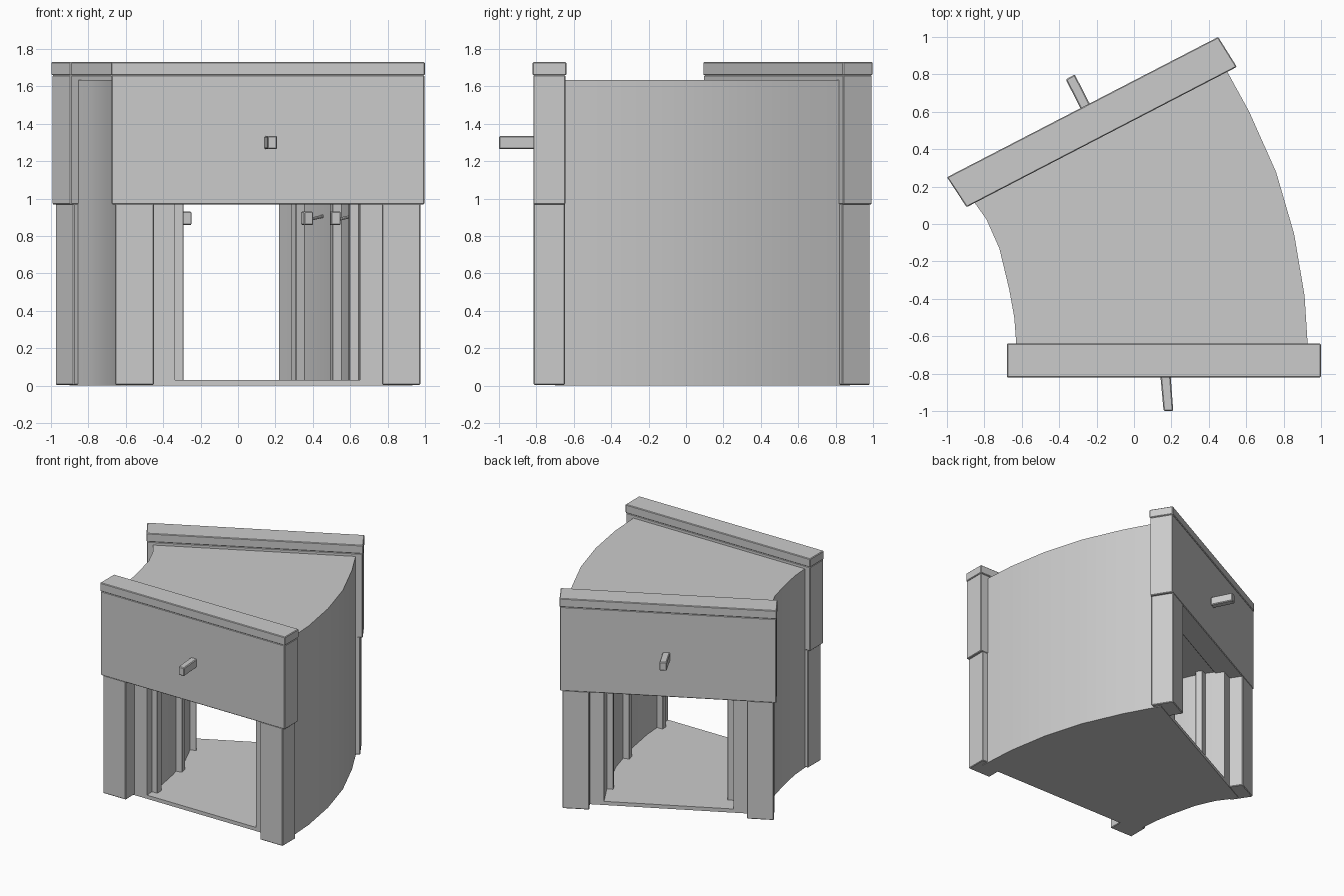
import bpy, bmesh, math
from mathutils import Vector

if "Cube" in bpy.data.objects:
    bpy.data.objects.remove(bpy.data.objects["Cube"])

stone = bpy.data.materials.new("light grey stone")
stone.diffuse_color = (0.6, 0.6, 0.6, 1)
stone.use_nodes = True
stone.node_tree.nodes["Principled BSDF"].inputs["Base Color"].default_value = stone.diffuse_color


def finish(name, bm, bevel=0.0, smooth=False):
    bmesh.ops.recalc_face_normals(bm, faces=bm.faces[:])
    me = bpy.data.meshes.new(name)
    bm.to_mesh(me)
    bm.free()
    me.materials.append(stone)
    ob = bpy.data.objects.new(name, me)
    bpy.context.collection.objects.link(ob)
    if bevel:
        m = ob.modifiers.new("bevel", 'BEVEL')
        m.width, m.segments = bevel, 1
    if smooth:
        bpy.ops.object.select_all(action='DESELECT')
        ob.select_set(True)
        bpy.context.view_layer.objects.active = ob
        bpy.ops.object.shade_smooth_by_angle(angle=math.radians(30))
    return ob


def prism(name, pts, z0, z1, bevel=0.0):
    """Upright block over a four-cornered plan."""
    bm = bmesh.new()
    lo = [bm.verts.new((p[0], p[1], z0)) for p in pts]
    hi = [bm.verts.new((p[0], p[1], z1)) for p in pts]
    bm.faces.new(lo)
    bm.faces.new(hi)
    for i in range(4):
        j = (i + 1) % 4
        bm.faces.new((lo[i], lo[j], hi[j], hi[i]))
    return finish(name, bm, bevel)


def patch(quad, u0, u1, v0, v1):
    """Part of a plan quad (outer left, outer right, inner right, inner left)."""
    a, b, c, d = [Vector(p) for p in quad]
    return [a.lerp(b, u).lerp(d.lerp(c, u), v)
            for u, v in ((u0, v0), (u1, v0), (u1, v1), (u0, v1))]


# Portal frames at both ends
frames = {
    "front": [(-.68, -.82), (1, -.82), (1, -.64), (-.68, -.64)],
    "back": [(-1, .25), (.45, 1), (.55, .84), (-.895, .09)],
}
for end, q in frames.items():
    prism(end + "_lintel", patch(q, .002, .998, .02, .98), .97, 1.66, .005)
    prism(end + "_cap", patch(q, 0, 1, 0, 1), 1.66, 1.73, .005)
    prism(end + "_left_pillar", patch(q, .014, .137, .03, .96), .005, .975, .005)
    prism(end + "_right_pillar", patch(q, .863, .986, .03, .96), .005, .975, .005)

# Pegs on the lintels
prism("front_peg", [(.14, -.80), (.195, -.80), (.21, -1), (.158, -1)], 1.265, 1.335, .006)
prism("back_peg", [(-.365, .773), (-.317, .80), (-.235, .64), (-.282, .61)], 1.265, 1.335, .006)

# Curved passage: left and right outlines at matching stations
left = [Vector(p) for p in ((-.625, -.70), (-.64, -.50), (-.667, -.35),
                            (-.72, -.13), (-.79, .027), (-.90, .18))]
right = [Vector(p) for p in ((.932, -.70), (.912, -.384), (.856, -.053),
                             (.76, .277), (.616, .60), (.465, .876))]
U0, U1, FLOOR, CEIL, TOP = .185, .82, .03, .98, 1.635


def at(s, u):
    i = min(int(s), 4)
    f = s - i
    return left[i].lerp(left[i + 1], f).lerp(right[i].lerp(right[i + 1], f), u)


bm = bmesh.new()
rings = []
for s in range(6):
    loops = []
    for u0, u1, z0, z1 in ((0, 1, 0, TOP), (U0, U1, FLOOR, CEIL)):
        loops.append([bm.verts.new((*at(s, u), z))
                      for u, z in ((u0, z0), (u1, z0), (u1, z1), (u0, z1))])
    rings.append(loops)
for k in range(4):
    j = (k + 1) % 4
    for a, b in zip(rings, rings[1:]):
        for n in (0, 1):
            bm.faces.new((a[n][k], a[n][j], b[n][j], b[n][k]))
    for r in (rings[0], rings[-1]):
        bm.faces.new((r[0][k], r[0][j], r[1][j], r[1][k]))
finish("curved_passage", bm, smooth=True)

# Wall posts and the lamps between them, on both sides
for side, wall, d, w in (("left", U0, 1, .13), ("right", U1, -1, .09)):
    for n, s in enumerate((.45, 2.4, 4.15)):
        prism(f"{side}_post_{n + 1}",
              [at(s - w, wall - d * .005), at(s + w, wall - d * .005),
               at(s + w, wall + d * .032), at(s - w, wall + d * .032)],
              FLOOR - .005, CEIL + .005, .003)
    for n, s in enumerate((1.45, 3.3)):
        prism(f"{side}_lamp_{n + 1}",
              [at(s - w * .8, wall + d * .042), at(s + w * .8, wall + d * .042),
               at(s + w * .8, wall + d * .075), at(s - w * .8, wall + d * .075)],
              .86, .93, .004)
        # sloping bracket rod from wall to lamp
        a = Vector((*at(s, wall - d * .005), .908))
        b = Vector((*at(s, wall + d * .05), .888))
        bm = bmesh.new()
        bmesh.ops.create_cone(bm, cap_ends=True, segments=8, radius1=.008,
                              radius2=.008, depth=(b - a).length)
        bm.transform((b - a).to_track_quat('Z', 'Y').to_matrix().to_4x4())
        bmesh.ops.translate(bm, vec=(a + b) / 2, verts=bm.verts[:])
        finish(f"{side}_bracket_{n + 1}", bm)
